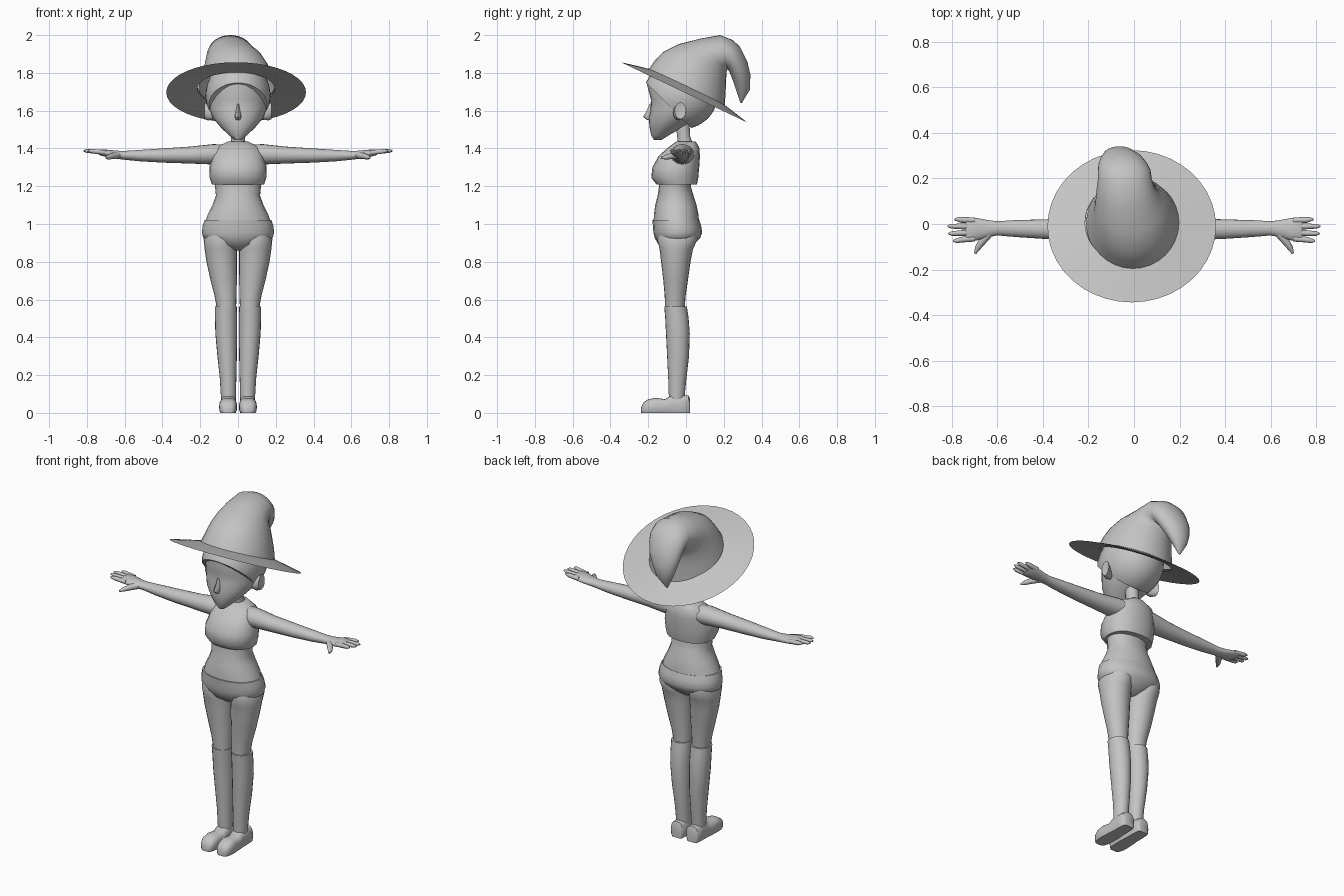
import bpy, bmesh, math
from mathutils import Vector as V

grey = bpy.data.materials.new("plain grey")
grey.diffuse_color = (0.55, 0.55, 0.55, 1)


def finish(name, bm, mirror=False, angle=50):
    bmesh.ops.recalc_face_normals(bm, faces=bm.faces)
    me = bpy.data.meshes.new(name)
    bm.to_mesh(me)
    bm.free()
    for p in me.polygons:
        p.use_smooth = True
    me.set_sharp_from_angle(angle=math.radians(angle))
    me.materials.append(grey)
    ob = bpy.data.objects.new(name, me)
    bpy.context.collection.objects.link(ob)
    if mirror:
        ob.modifiers.new("mirror", 'MIRROR')
    return ob


def loft(name, rings, n=20, power=1.0, caps=True, floor=None, mirror=False, angle=50):
    """Skin over rings given as (centre, half axis u, half axis v)."""
    bm = bmesh.new()
    loops = []
    for c, u, v in rings:
        loop = []
        for i in range(n):
            a = 2 * math.pi * i / n
            ca, sa = math.cos(a), math.sin(a)
            ca = math.copysign(abs(ca) ** power, ca)
            sa = math.copysign(abs(sa) ** power, sa)
            p = V(c) + V(u) * ca + V(v) * sa
            if floor is not None:
                p.z = max(p.z, floor)
            loop.append(bm.verts.new(p))
        loops.append(loop)
    for a, b in zip(loops, loops[1:]):
        for i in range(n):
            bm.faces.new((a[i], a[(i + 1) % n], b[(i + 1) % n], b[i]))
    if caps:
        bm.faces.new(loops[0])
        bm.faces.new(loops[-1])
    return finish(name, bm, mirror, angle)


def level(z, x0, x1, y0, y1):
    """Horizontal ring from its extents."""
    return ((x0 + x1) / 2, (y0 + y1) / 2, z), ((x1 - x0) / 2, 0, 0), (0, (y1 - y0) / 2, 0)


def body(rows):
    return [level(z, -r, r, f, b) for z, r, f, b in rows]


def tube(name, pts, **kw):
    """Round tube through (point, radius) pairs."""
    d = (V(pts[-1][0]) - V(pts[0][0])).normalized()
    u = d.cross(V((0, 0, 1))).normalized()
    w = d.cross(u)
    return loft(name, [(p, u * r, w * r) for p, r in pts], n=10, **kw)


# torso
loft("top_garment", body([(1.208, .138, -.155, .058), (1.245, .15, -.184, .065),
     (1.30, .152, -.178, .07), (1.36, .135, -.145, .074), (1.405, .12, -.095, .07),
     (1.438, .05, -.05, .05)]), power=.9)
loft("waist", body([(1.25, .13, -.14, .03), (1.20, .122, -.143, .025), (1.15, .117, -.15, .04),
     (1.10, .135, -.163, .056), (1.05, .16, -.17, .066), (1.0, .178, -.172, .07)]), power=.95)
loft("briefs", body([(1.022, .177, -.178, .07), (.99, .187, -.175, .08), (.955, .192, -.173, .086),
     (.925, .183, -.165, .075), (.89, .12, -.145, .04), (.86, .03, -.10, .0)]), power=.95)
tube("neck", [((0, .0, 1.41), .042), ((0, -.012, 1.46), .036), ((0, -.02, 1.55), .04)])

# head and face
loft("head", body([(1.445, .018, -.17, -.13), (1.47, .048, -.185, -.09), (1.51, .09, -.193, -.02),
     (1.56, .132, -.198, .06), (1.61, .154, -.188, .11), (1.66, .162, -.186, .13),
     (1.74, .163, -.207, .14), (1.80, .14, -.19, .12), (1.85, .07, -.10, .05)]), n=24)
loft("nose", body([(1.635, .006, -.193, -.16), (1.60, .012, -.208, -.16),
     (1.567, .018, -.228, -.16), (1.55, .014, -.205, -.16)]), n=8)

# ears, tilted slightly outward
loft("ear", [((x, y, z), (0, r, 0), (0, 0, r * 1.5)) for x, y, z, r in
     [(.13, -.045, 1.585, .02), (.158, -.04, 1.59, .028), (.178, -.03, 1.60, .03),
      (.174, -.03, 1.60, .016)]], n=12, mirror=True)

# hair cap: ellipsoid cut by a slanting plane
bm = bmesh.new()
bmesh.ops.create_uvsphere(bm, u_segments=32, v_segments=20, radius=1)
for v in bm.verts:
    v.co = V((v.co.x * .172, v.co.y * .197 - .03, v.co.z * .18 + 1.68))
bmesh.ops.bisect_plane(bm, geom=bm.verts[:] + bm.edges[:] + bm.faces[:],
                       plane_co=(0, -.22, 1.755), plane_no=(0, 1, 1), clear_inner=True)
bmesh.ops.holes_fill(bm, edges=[e for e in bm.edges if e.is_boundary])
finish("hair", bm)

# hat brim: shallow tilted cone
tilt = math.radians(25.5)
normal = V((0, math.sin(tilt), math.cos(tilt)))
back = V((0, math.cos(tilt), -math.sin(tilt)))
loft("hat_brim", [(V((-.01, -.01, 1.697)) + normal * h, V((r, 0, 0)), back * r)
     for r, h in [(.205, .02), (.29, .008), (.37, 0), (.29, .018), (.205, .036)]],
     n=40, caps=False)

# hat crown: each ring spans an outer and an inner profile point (y, z)
crown = []
for x, r, yo, zo, yi, zi in [
        (-.005, .205, -.20, 1.815, .205, 1.625), (-.005, .187, -.165, 1.865, .21, 1.70),
        (-.01, .168, -.12, 1.912, .212, 1.76), (-.02, .15, -.04, 1.952, .215, 1.80),
        (-.035, .13, .07, 1.98, .216, 1.815), (-.04, .118, .18, 2.0, .22, 1.82),
        (-.043, .115, .245, 1.975, .23, 1.805), (-.048, .108, .285, 1.94, .238, 1.785),
        (-.055, .092, .325, 1.86, .25, 1.755), (-.063, .072, .341, 1.79, .26, 1.725),
        (-.07, .045, .338, 1.71, .272, 1.69), (-.078, .006, .295, 1.64, .288, 1.642)]:
    crown.append(((x, (yo + yi) / 2, (zo + zi) / 2), (r, 0, 0),
                  (0, (yi - yo) / 2, (zi - zo) / 2)))
loft("hat_crown", crown, n=32, caps=False, angle=70)

# arms with palms
loft("arm", [((x, (f + b) / 2, (lo + hi) / 2), (0, (b - f) / 2, 0), (0, 0, (hi - lo) / 2))
     for x, lo, hi, f, b in [
         (.08, 1.32, 1.42, -.07, .045), (.13, 1.315, 1.423, -.08, .04),
         (.25, 1.32, 1.41, -.072, .026), (.40, 1.325, 1.40, -.065, .02),
         (.52, 1.332, 1.392, -.057, .017), (.60, 1.34, 1.387, -.05, .012),
         (.64, 1.345, 1.388, -.058, .017), (.69, 1.353, 1.393, -.072, .026),
         (.73, 1.363, 1.395, -.076, .028), (.74, 1.37, 1.39, -.07, .022)]], mirror=True)

# fingers and thumb
for i, (y, tip, yt) in enumerate([(-.064, .795, -.074), (-.038, .815, -.042),
                                  (-.011, .818, -.01), (.016, .787, .02)]):
    tube(f"finger_{i + 1}", [((.70, y, 1.378), .013), ((.76, (y + yt) / 2, 1.384), .0125),
         ((tip - .015, yt, 1.387), .01), ((tip, yt, 1.388), .004)], mirror=True)
tube("thumb", [((.63, -.035, 1.365), .018), ((.665, -.075, 1.36), .017),
     ((.688, -.108, 1.353), .012), ((.698, -.13, 1.35), .005)], mirror=True)

# legs
loft("thigh", [level(*r) for r in [
    (.96, .03, .165, -.14, .05), (.92, .006, .182, -.153, .062), (.87, .005, .177, -.14, .038),
    (.80, .005, .167, -.132, .024), (.70, .006, .145, -.12, .01), (.62, .008, .124, -.113, -.002),
    (.55, .01, .112, -.11, -.007)]], mirror=True)
loft("boot_shaft", [level(*r) for r in [
    (.562, .006, .123, -.115, .005), (.50, .005, .122, -.11, .014), (.42, .005, .12, -.106, .02),
    (.30, .006, .109, -.10, .016), (.18, .009, .096, -.094, .002),
    (.06, .011, .089, -.09, -.01)]], mirror=True)
loft("shoe", [(((a + b) / 2, y, top * .4), ((b - a) / 2, 0, 0), (0, 0, top * .6))
     for y, top, a, b in [
         (.022, .07, .02, .08), (.014, .092, .012, .09), (-.03, .095, .009, .093),
         (-.08, .093, .008, .094), (-.11, .072, .006, .097), (-.16, .08, .005, .10),
         (-.20, .072, .008, .099), (-.225, .056, .016, .09), (-.237, .03, .03, .076)]],
     power=.75, floor=0, mirror=True)
